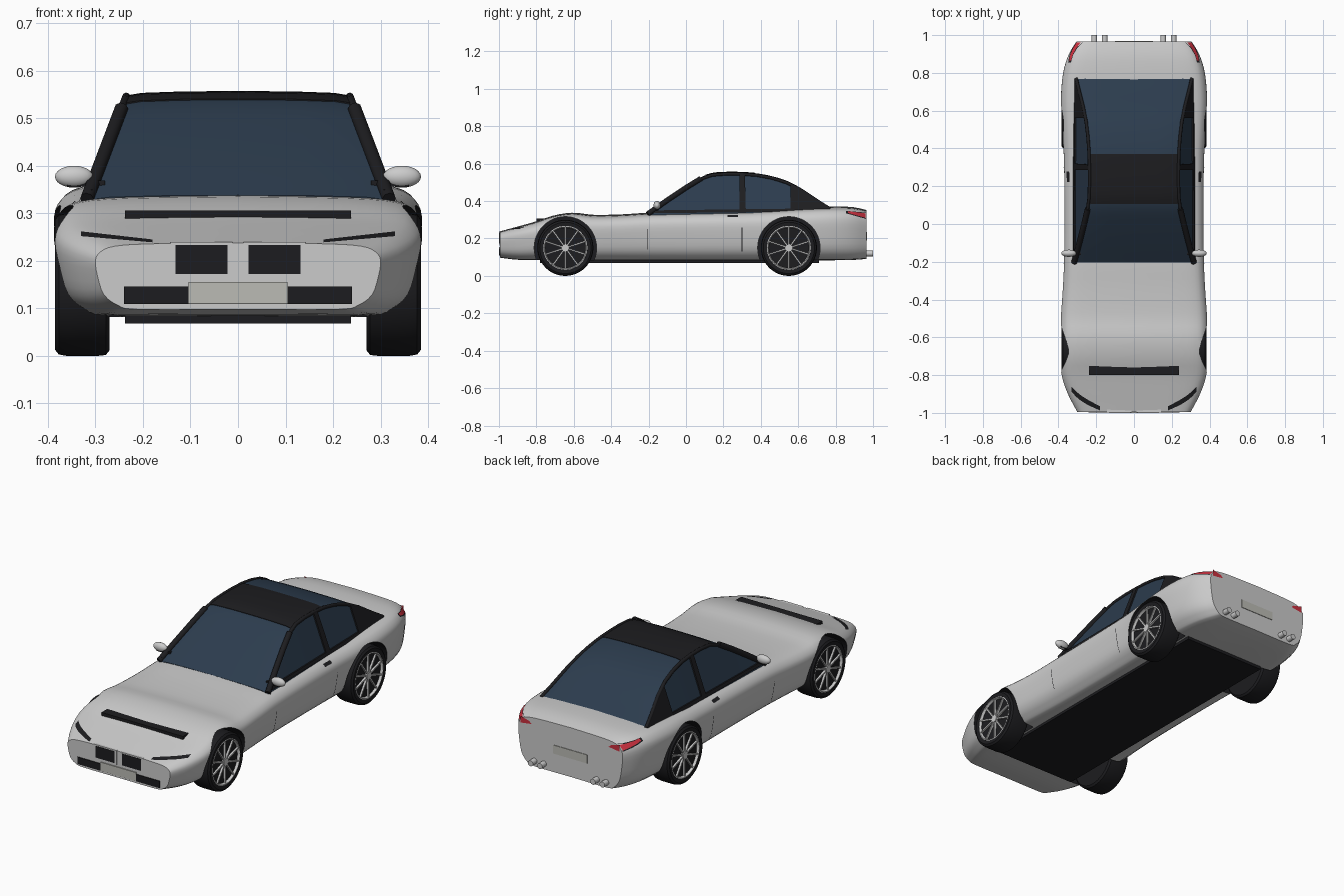
import bpy, bmesh, math
from mathutils import Vector, Matrix
from mathutils.bvhtree import BVHTree

if "Cube" in bpy.data.objects:
    bpy.data.objects.remove(bpy.data.objects["Cube"])


def mat(name, r, g, b):
    m = bpy.data.materials.new(name)
    m.diffuse_color = (r, g, b, 1)
    m.use_nodes = True
    m.node_tree.nodes["Principled BSDF"].inputs["Base Color"].default_value = m.diffuse_color
    return m


PAINT = mat("paint", .8, .8, .8)
BLACK = mat("black_trim", .012, .012, .014)
GLASS = mat("glass", .025, .045, .075)
RED = mat("red_lamp", .6, .03, .05)
PLATE = mat("plate", .5, .5, .46)


def make(name, bm, mats=(), smooth=True):
    bmesh.ops.recalc_face_normals(bm, faces=bm.faces)
    me = bpy.data.meshes.new(name)
    bm.to_mesh(me)
    bm.free()
    ob = bpy.data.objects.new(name, me)
    bpy.context.collection.objects.link(ob)
    for m in mats:
        me.materials.append(m)
    if smooth:
        shade(ob)
    return ob


def shade(ob):
    bpy.ops.object.select_all(action='DESELECT')
    ob.select_set(True)
    bpy.context.view_layer.objects.active = ob
    bpy.ops.object.shade_smooth_by_angle(angle=math.radians(35))


def box(name, lo, hi, m=None):
    bm = bmesh.new()
    lo, hi = Vector(lo), Vector(hi)
    bmesh.ops.create_cube(bm, size=1, matrix=Matrix.Translation((lo + hi) / 2) @ Matrix.Diagonal((*(hi - lo), 1)))
    return make(name, bm, [m] if m else [], False)


def tube(bm, r1, r2, depth, center, axis='X', seg=32):
    rot = Matrix.Rotation(math.pi / 2, 4, 'Y' if axis == 'X' else 'X')
    return bmesh.ops.create_cone(bm, cap_ends=True, segments=seg, radius1=r1, radius2=r2, depth=depth,
                                 matrix=Matrix.Translation(center) @ rot)


def rail(name, pts, r, m):
    cu = bpy.data.curves.new(name, 'CURVE')
    cu.dimensions, cu.bevel_depth, cu.bevel_resolution, cu.use_fill_caps = '3D', r, 2, True
    sp = cu.splines.new('POLY')
    sp.points.add(len(pts) - 1)
    for p, c in zip(sp.points, pts):
        p.co = (*c, 1)
    cu.materials.append(m)
    ob = bpy.data.objects.new(name, cu)
    bpy.context.collection.objects.link(ob)


def interp(table, x, k):
    """Smooth Hermite lookup of column k."""
    n = len(table)
    i = max(j for j in range(n - 1) if table[j][0] <= x + 1e-9)
    def slope(j):
        a, b = table[max(j - 1, 0)], table[min(j + 1, n - 1)]
        return (b[k] - a[k]) / (b[0] - a[0])
    a, b = table[i], table[i + 1]
    h = b[0] - a[0]
    t = (x - a[0]) / h
    return ((2*t**3 - 3*t**2 + 1) * a[k] + (t**3 - 2*t**2 + t) * h * slope(i)
            + (3*t**2 - 2*t**3) * b[k] + (t**3 - t**2) * h * slope(i + 1))


def loft(name, halves, mats):
    """Skin mirrored half sections, each running bottom centre to top centre."""
    bm = bmesh.new()
    rings = [[bm.verts.new(p) for p in h + [(-x, y, z) for x, y, z in h[-2:0:-1]]] for h in halves]
    n = len(rings[0])
    for a, b in zip(rings, rings[1:]):
        for i in range(n):
            bm.faces.new((a[i], a[(i + 1) % n], b[(i + 1) % n], b[i]))
    bm.faces.new(rings[0])
    bm.faces.new(rings[-1])
    return make(name, bm, mats)


# Body shell: y, half width, bottom z, top z
ST = [(-.995, .30, .098, .238), (-.9, .35, .087, .264), (-.8, .383, .085, .292), (-.7, .388, .084, .325),
      (-.6, .388, .083, .338), (-.5, .387, .082, .327), (-.35, .377, .082, .329), (-.2, .370, .082, .338),
      (.1, .368, .082, .345), (.35, .371, .082, .35), (.5, .380, .083, .358), (.65, .387, .084, .366),
      (.8, .375, .085, .371), (.9, .345, .087, .367), (.965, .305, .092, .352)]
SEC = [(0, 0, 0), (1, .7, 0), (2, .84, .06), (3, .94, .22), (4, .985, .5), (5, 1, .74),
       (6, .96, .87), (7, .86, .95), (8, .6, .985), (9, 0, 1)]
sec = [(interp(SEC, i / 3, 1), interp(SEC, i / 3, 2)) for i in range(28)]
halves = []
for i in range(57):
    y = -.995 + 1.96 * i / 56
    w, zb, zt = (interp(ST, y, k) for k in (1, 2, 3))
    halves.append([(max(u, 0) * w, y, zb + v * (zt - zb)) for u, v in sec])
body = loft("body", halves, [PAINT, BLACK])

# Wheel arches
AXLES = (("front", -.645), ("rear", .55))
for end, y in AXLES:
    for s in (-1, 1):
        bm = bmesh.new()
        tube(bm, .167, .167, .3, (s * .4, y, .15), seg=48)
        for f in bm.faces:
            f.material_index = 1
        cut = make("arch_cutter", bm, [PAINT, BLACK], False)
        cut.hide_render = True
        md = body.modifiers.new("arch", 'BOOLEAN')
        md.operation, md.object, md.solver = 'DIFFERENCE', cut, 'EXACT'
        bpy.context.view_layer.objects.active = body
        bpy.ops.object.modifier_apply(modifier=md.name)
        bpy.data.objects.remove(cut)
shade(body)
bm = bmesh.new()
bm.from_mesh(body.data)
BVH = BVHTree.FromBMesh(bm)
bm.free()


def strip(name, low, high, m, front=False, steps=8):
    """Thin patch laid on the body between two edges, (y, z) from the side or (x, z) from the front."""
    for s in (-1, 1):
        bm = bmesh.new()
        rows = []
        for i in range(steps + 1):
            row = []
            for e in (low, high):
                a, z = Vector(e[0]).lerp(Vector(e[1]), i / steps)
                o, d = ((s * a, -2, z), (0, 1, 0)) if front else ((s * 2, a, z), (-s, 0, 0))
                hit = BVH.ray_cast(Vector(o), Vector(d))[0]
                if hit:
                    row.append(bm.verts.new(hit - Vector(d) * .003))
            if len(row) == 2:
                rows.append(row)
        for a, b in zip(rows, rows[1:]):
            bm.faces.new((a[0], a[1], b[1], b[0]))
        make(name, bm, [m])


# Cabin glass: y, top z
ROOF = [(-.205, .338), (-.1, .412), (0, .479), (.08, .528), (.14, .549), (.22, .555), (.3, .554), (.38, .548),
        (.46, .533), (.54, .508), (.62, .466), (.7, .412), (.77, .368)]


def cabin_w(z):
    return .315 - (z - .345) * .38


def arc(y, lift=0, grow=0):
    z = interp(ROOF, y, 1)
    w = cabin_w(z) + grow
    return [(w, y, z - .010 + lift), (w * .85, y, z - .004 + lift), (w * .5, y, z - .001 + lift), (0, y, z + lift)]


ys = [-.205 + .975 * i / 40 for i in range(41)]
loft("cabin_glass", [[(0, y, .32), (cabin_w(.325), y, .32)] + arc(y) for y in ys], [GLASS])
ry = [.105 + .265 * i / 10 for i in range(11)]
loft("roof_panel", [[(0, y, interp(ROOF, y, 1) - .02)] + arc(y, .002, .003) for y in ry], [BLACK])


def side_panel(name, pts):
    for s in (-1, 1):
        bm = bmesh.new()
        a = [bm.verts.new((s * (cabin_w(z) + .005), y, z)) for y, z in pts]
        f = bm.faces.new(a)
        ext = bmesh.ops.extrude_face_region(bm, geom=[f])["geom"]
        bmesh.ops.translate(bm, vec=(-s * .012, 0, 0), verts=[v for v in ext if isinstance(v, bmesh.types.BMVert)])
        make(name, bm, [BLACK], False)


side_panel("door_pillar", [(.285, .34), (.32, .34), (.315, .548), (.285, .548)])
side_panel("quarter_panel", [(.56, .345), (.77, .36), (.7, .405), (.62, .458), (.56, .492)])
side_panel("window_sill", [(-.2, .335), (.77, .345), (.77, .362), (-.2, .35)])
for s in (-1, 1):
    rail("windscreen_pillar", [(s * cabin_w(z), y, z - .008) for y, z in ROOF[:4]], .015, BLACK)
    rail("roof_rail", [(s * cabin_w(z), y, z - .01) for y, z in ROOF[3:]], .009, BLACK)

# Nose details
box("bonnet_vent", (-.238, -.80, .27), (.238, -.752, .306), BLACK)
box("lower_grille", (-.24, -.999, .109), (.24, -.95, .146), BLACK)
box("front_plate", (-.104, -1, .11), (.104, -.98, .155), PLATE)
for s in (-1, 1):
    x = s * .077
    box("grille_frame", (x - .065, -.998, .163), (x + .065, -.97, .24))
    box("grille", (x - .055, -1, .172), (x + .055, -.975, .233), BLACK)
strip("headlight", ((.18, .239), (.33, .252)), ((.18, .245), (.33, .262)), BLACK, True)

# Tail details
strip("tail_lamp_surround", ((.855, .335), (.962, .305)), ((.855, .348), (.962, .338)), BLACK)
strip("tail_lamp", ((.865, .337), (.961, .31)), ((.865, .346), (.961, .334)), RED)
for s in (-1, 1):
    bm = bmesh.new()
    vs = [bm.verts.new((s * x, .968, z)) for x, z in ((.29, .303), (.225, .312), (.24, .325), (.29, .338))]
    bm.faces.new(vs)
    make("rear_lamp", bm, [RED], False)
box("rear_plate", (-.1, .95, .19), (.1, .968, .235), PLATE)
for x in (-.21, -.155, .155, .21):
    bm = bmesh.new()
    tube(bm, .015, .015, .08, (x, .96, .12), 'Y', 20)
    make("exhaust", bm)

# Sides and floor
box("floor", (-.238, -.78, .068), (.238, .71, .09), BLACK)
strip("door_handle", ((.222, .314), (.278, .314)), ((.222, .326), (.278, .326)), BLACK)
strip("door_front_seam", ((-.209, .14), (-.209, .25)), ((-.206, .14), (-.206, .25)), BLACK)
strip("door_rear_seam", ((.298, .13), (.298, .26)), ((.301, .13), (.301, .26)), BLACK)
for s in (-1, 1):
    box("mirror_stem", (min(s * .28, s * .36), -.165, .356), (max(s * .28, s * .36), -.145, .369), BLACK)
    bm = bmesh.new()
    bmesh.ops.create_uvsphere(bm, u_segments=24, v_segments=12, radius=1, matrix=Matrix.Translation(
        (s * .345, -.155, .377)) @ Matrix.Diagonal((.04, .019, .023, 1)))
    make("mirror", bm)

# Wheels: tyre turned from a profile, rim ring, spokes and hub
TYRE = [(.27, .10), (.27, .138), (.278, .148), (.295, .15), (.36, .15), (.377, .147), (.385, .137),
        (.383, .118), (.372, .114), (.368, 0)]
RIM = [(.372, .117), (.382, .119), (.384, .113), (.372, .108)]


def turn(name, prof, s, y, m, close):
    bm = bmesh.new()
    vs = [bm.verts.new((s * x, y, .15 + r)) for x, r in prof]
    es = [bm.edges.new(p) for p in zip(vs, vs[1:] + (vs[:1] if close else []))]
    bmesh.ops.spin(bm, geom=vs + es, cent=(0, y, .15), axis=(1, 0, 0), angle=2 * math.pi, steps=48)
    bmesh.ops.remove_doubles(bm, verts=bm.verts, dist=1e-5)
    make(name, bm, m)


for end, y in AXLES:
    for s in (-1, 1):
        turn(end + "_tyre", [(.27, 0)] + TYRE, s, y, [BLACK], False)
        turn(end + "_rim", RIM, s, y, [], True)
        bm = bmesh.new()
        tube(bm, .02, .02, .014, (s * .376, y, .15), seg=24)
        for k in range(10):
            rot = Matrix.Rotation(k * math.pi / 5, 4, 'X')
            bmesh.ops.create_cube(bm, size=1, matrix=Matrix.Translation((s * .374, y, .15)) @ rot
                                  @ Matrix.Translation((0, 0, .063)) @ Matrix.Diagonal((.012, .008, .1, 1)))
        make(end + "_spokes", bm)
